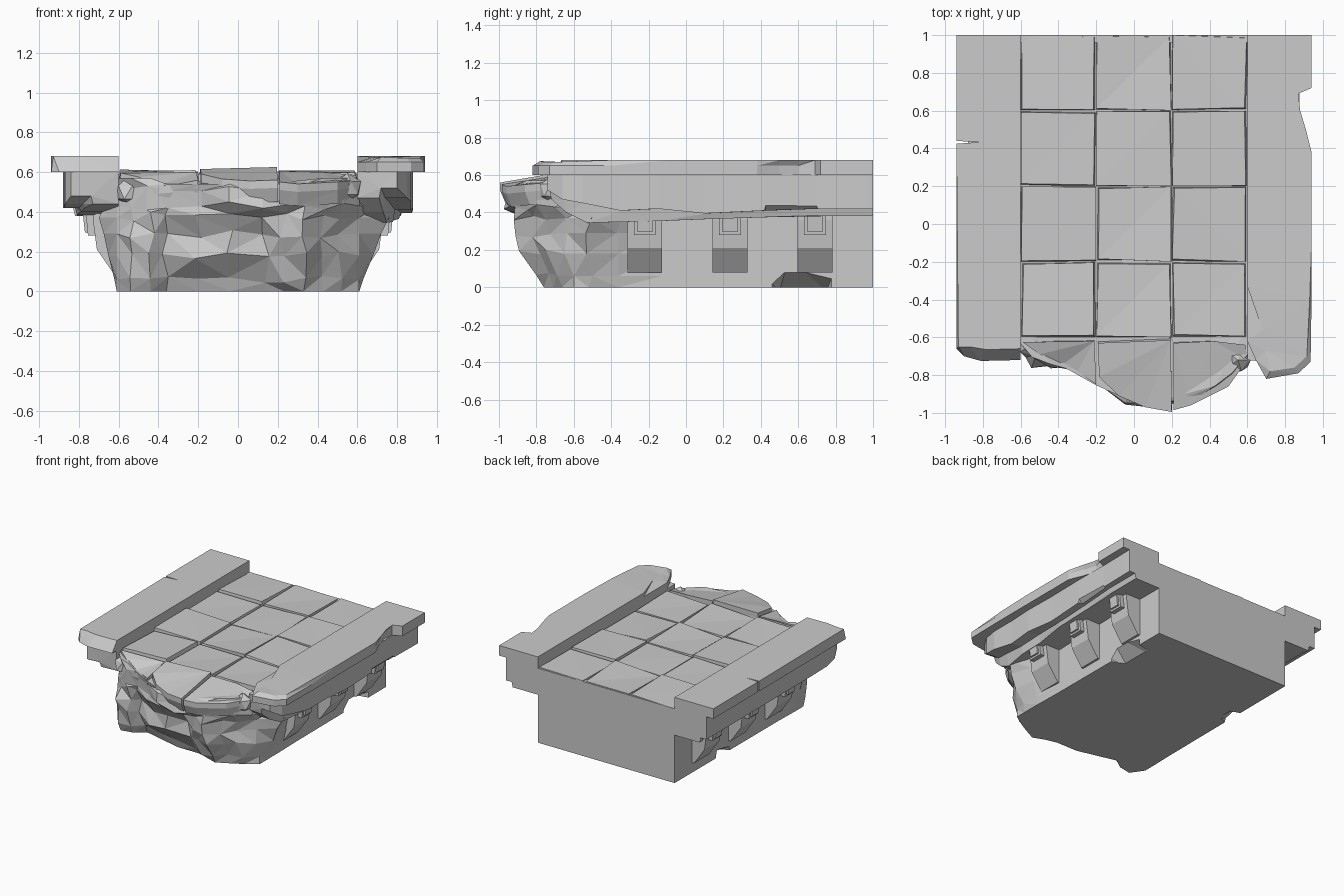
import bpy, bmesh, random
from mathutils import Vector

if "Cube" in bpy.data.objects:
    bpy.data.objects.remove(bpy.data.objects["Cube"])

random.seed(7)
R = random.uniform


def finish(bm, name):
    bmesh.ops.recalc_face_normals(bm, faces=bm.faces[:])
    bmesh.ops.triangulate(bm, faces=bm.faces[:])
    bmesh.ops.recalc_face_normals(bm, faces=bm.faces[:])
    me = bpy.data.meshes.new(name)
    bm.to_mesh(me)
    bm.free()
    ob = bpy.data.objects.new(name, me)
    bpy.context.collection.objects.link(ob)
    return ob


def loft(name, rings):
    """Closed solid through rings of equal point count."""
    bm = bmesh.new()
    vs = [[bm.verts.new(p) for p in r] for r in rings]
    n = len(rings[0])
    for a, b in zip(vs, vs[1:]):
        for i in range(n):
            j = (i + 1) % n
            bm.faces.new((a[i], a[j], b[j], b[i]))
    bm.faces.new(vs[0])
    bm.faces.new(vs[-1])
    return finish(bm, name)


def chip(target, pts):
    """Knock a convex chunk out of a part."""
    bm = bmesh.new()
    for p in pts:
        bm.verts.new(p)
    bmesh.ops.convex_hull(bm, input=bm.verts[:])
    cutter = finish(bm, "chip_cutter")
    cutter.hide_render = True
    mod = target.modifiers.new("chip", 'BOOLEAN')
    mod.operation, mod.object, mod.solver = 'DIFFERENCE', cutter, 'EXACT'
    dg = bpy.context.evaluated_depsgraph_get()
    me = bpy.data.meshes.new_from_object(target.evaluated_get(dg))
    target.modifiers.clear()
    target.data = me
    bpy.data.objects.remove(cutter)


# --- bridge body: square at the back, broken rock face at the front ---
X = [-.61, -.54, -.44, -.36, -.2, -.04, .14, .23, .33, .43, .52, .61]
TOP = [-.62, -.69, -.74, -.78, -.87, -.95, -.97, -.96, -.93, -.87, -.8, -.69]
MID = [-.63, -.76, -.75, -.70, -.79, -.83, -.80, -.85, -.89, -.80, -.74, -.64]
LOW = [-.60, -.70, -.68, -.62, -.66, -.70, -.70, -.72, -.76, -.71, -.66, -.60]
# level: z, source rows, blend, side bulge near the front
LEVELS = [(0, LOW, MID, 0, 0), (.06, LOW, MID, .35, .02), (.18, LOW, MID, .95, .07),
          (.29, MID, TOP, .05, .11), (.37, MID, TOP, .4, .15), (.43, MID, TOP, .95, .1),
          (.52, MID, TOP, 1, .02), (.57, MID, TOP, .8, 0)]
rings = []
for z, A, B, t, bulge in LEVELS:
    j = .022 if 0 < z < .57 else 0
    ring = []
    for i, x in enumerate(X):
        inner = 0 < i < len(X) - 1
        zz = z + (R(-j, j) if inner else 0)
        if z == .37 and -.5 < x < -.3:
            zz += .03
        if z == .57:
            zz -= .03 * (abs(x) < .4)
        ring.append((x + (R(-j, j) if inner else 0), A[i] * (1 - t) + B[i] * t + R(-j, j), zz))
    ring += [(.61 + bulge, -.52 + R(-j, j), z), (.61 + bulge * .6, -.36 + R(-j, j), z), (.605, -.13, z),
             (.6, 1, z), (-.6, 1, z), (-.605, -.3, z), (-.61 - bulge * .6, -.5 + R(-j, j), z)]
    rings.append(ring)
body = loft("bridge_body", rings)
chip(body, [(.7, .43, .05), (.7, .55, .16), (.7, .8, .1), (.48, .5, -.02), (.48, .75, -.02),
            (.7, .43, -.05), (.7, .8, -.05)])
chip(body, [(-.66, .3, .06), (-.66, .48, .1), (-.5, .36, -.02), (-.5, .46, -.02),
            (-.66, .26, -.05), (-.66, .52, -.05)])

# --- side slabs under the parapets, cross-sections along y ---


def slab(name, s, stations):
    rs = []
    for y, xo, zb, xb, zl in stations:
        rs.append([(s * .6, y + .02, .602), (s * xo, y, .602), (s * xo, y, zb),
                   (s * xb, y + .01, zb), (s * (xb - .01), y + .02, zl), (s * .6, y + .03, zl)])
    return loft(name, rs)


# station: y, outer x, outer bottom z, ledge x, ledge bottom z
right_slab = slab("right_slab", 1, [
    (.97, .88, .42, .83, .38), (.7, .875, .42, .83, .38), (.42, .88, .41, .82, .375),
    (.1, .875, .395, .82, .365), (-.15, .88, .42, .79, .355), (-.35, .87, .41, .79, .35),
    (-.55, .87, .45, .76, .345), (-.66, .85, .47, .74, .40), (-.74, .80, .52, .72, .47)])
slab("left_slab", -1, [
    (.97, .88, .42, .82, .38), (.4, .88, .42, .82, .38), (-.3, .88, .42, .82, .385),
    (-.52, .875, .42, .80, .40), (-.62, .87, .44, .78, .42), (-.69, .84, .48, .74, .44)])
chip(right_slab, [(.95, .43, .50), (.95, .68, .50), (.79, .42, .36), (.79, .72, .36),
                  (.95, .40, .36), (.95, .74, .36)])
# square back end shared by both slabs
loft("back_end", [[(x, y, z) for x, z in ((-.88, .602), (-.88, .42), (-.83, .42), (-.82, .38),
                                          (.82, .38), (.83, .42), (.88, .42), (.88, .602),
                                          (.6, .602), (.6, .59), (-.6, .59), (-.6, .602))]
                  for y in (.96, 1)])

# --- parapets: plan outlines with broken ends and chipped edges ---
right_plan = [(.6, 1), (.94, 1), (.94, .72), (.87, .69), (.86, .6), (.89, .5), (.94, .38),
              (.94, -.1), (.94, -.4), (.935, -.73), (.87, -.79), (.70, -.82), (.645, -.72),
              (.6, -.62), (.6, -.33)]
upper = [Vector((x, y, .68)) for x, y in right_plan]
for i, d in {8: (-.01, 0, 0), 9: (-.02, .03, -.01), 10: (-.02, .03, -.01), 11: (.02, .04, -.005),
             12: (.05, .05, -.01), 13: (.08, .06, -.005), 4: (.02, 0, 0), 5: (.02, 0, 0)}.items():
    upper[i] += Vector(d)
loft("right_parapet", [[(x, y, .60) for x, y in right_plan],
                       [(x, y, .65) for x, y in right_plan], upper])
left_plan = [(-.6, 1), (-.94, 1), (-.94, .44), (-.82, .433), (-.94, .425), (-.94, -.66),
             (-.90, -.70), (-.81, -.725), (-.6, -.72)]
upper = [Vector((x, y, .68)) for x, y in left_plan]
for i, d in {5: (.01, .01, 0), 6: (.03, .05, 0), 7: (.03, .06, 0), 8: (0, .06, 0)}.items():
    upper[i] += Vector(d)
loft("left_parapet", [[(x, y, .60) for x, y in left_plan], upper])

# --- paving stones: slightly tilted, with uneven joints ---
for r in range(4):
    for c in range(3):
        x0, y0 = -.6 + .4 * c, -.6 + .4 * r
        cs = [(x0, y0), (x0 + .4, y0), (x0 + .4, y0 + .4), (x0, y0 + .4)]
        inset = [(1, 1), (-1, 1), (-1, -1), (1, -1)]
        top = [(x + sx * R(0, .016), y + sy * R(0, .016), .597 + R(-.012, .016))
               for (x, y), (sx, sy) in zip(cs, inset)]
        loft("paving_stone", [[(x, y, .54) for x, y in cs], top])
# broken stones at the front tip, dropping forward
front = [
    [(-.21, -.62, .60), (-.59, -.625, .595), (-.5, -.69, .575), (-.4, -.76, .53), (-.3, -.78, .54), (-.2, -.85, .56)],
    [(-.19, -.63, .615), (.195, -.615, .625), (.2, -.995, .56), (.06, -.97, .555), (-.08, -.91, .565), (-.185, -.81, .59)],
    [(.21, -.63, .605), (.42, -.62, .60), (.59, -.64, .585), (.6, -.72, .56), (.5, -.86, .55), (.3, -.96, .54), (.21, -.985, .55)],
]
for pts in front:
    loft("broken_stone", [[(x, y * .97, z - .11) for x, y, z in pts],
                          [(x, y, z - .04) for x, y, z in pts], pts])
# lumps left and right of the tip
for s, y, z in ((1, -.69, .47), (1, -.74, .52), (-1, -.66, .50)):
    bm = bmesh.new()
    bmesh.ops.create_icosphere(bm, subdivisions=1, radius=.075)
    for v in bm.verts:
        v.co = v.co * R(.8, 1.1) + Vector((s * .55, y + .02, z))
    finish(bm, "edge_rubble")

# --- corbels under the slabs, both sides ---
prof = [(.59, .08), (.62, .08), (.71, .21), (.73, .36), (.73, .39), (.59, .39)]
for s in (1, -1):
    for yc in (.69, .235, -.22):
        loft("corbel", [[(s * x, yc + d, z) for x, z in prof] for d in (-.093, .093)])
        for w, x1, zb in ((.058, .755, .28), (.04, .77, .295)):
            loft("corbel_block", [[(s * x, yc + d, z) for x, z in
                                   ((.7, zb), (x1, zb), (x1 + .01, .385), (.7, .385))] for d in (-w, w)])
